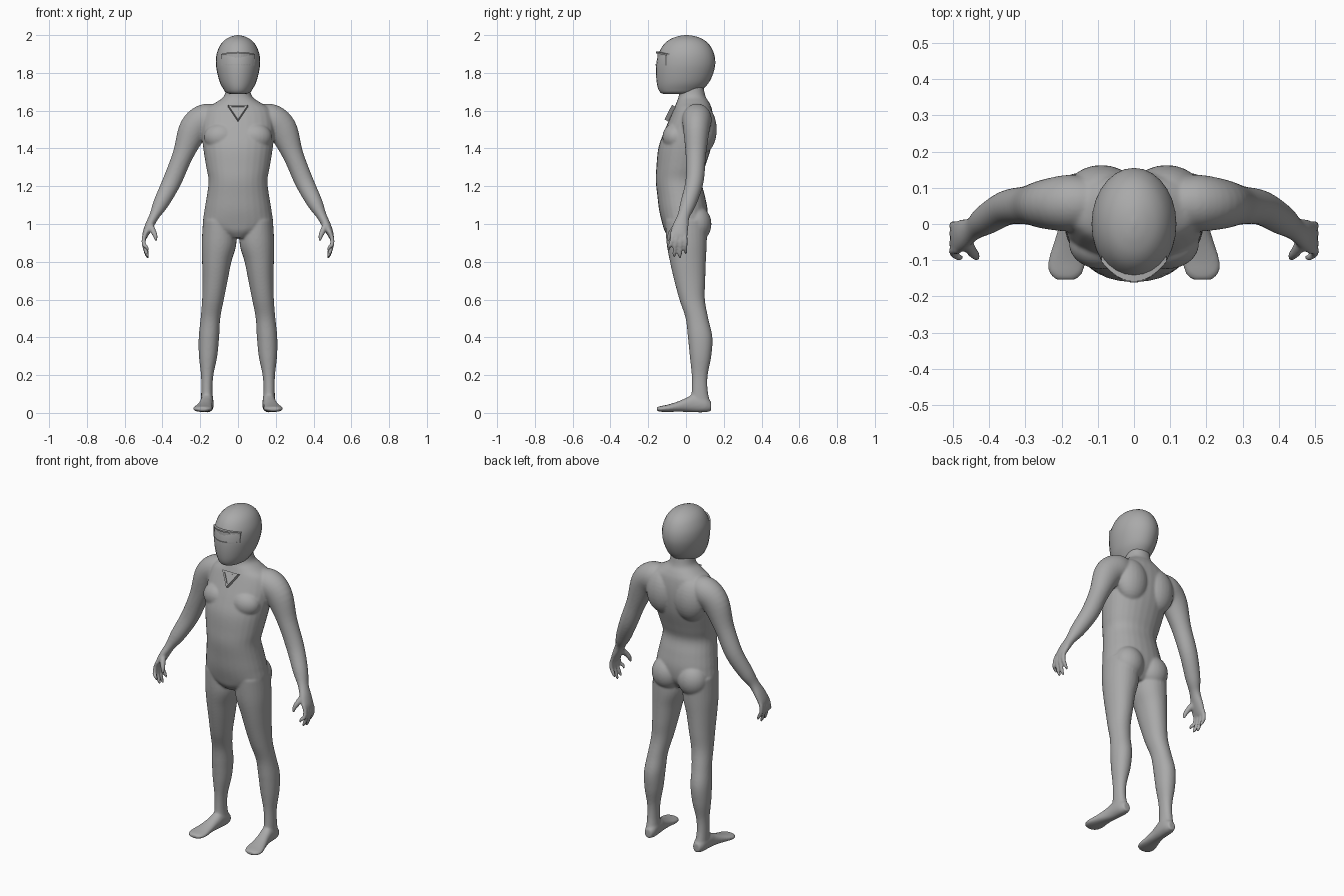
import bpy, bmesh, math
from mathutils import Vector, Matrix

cube = bpy.data.objects.get("Cube")
if cube:
    bpy.data.objects.remove(cube, do_unlink=True)

grey = bpy.data.materials.new("suit_grey")
grey.use_nodes = True
grey.diffuse_color = (0.4, 0.4, 0.4, 1)
grey.node_tree.nodes["Principled BSDF"].inputs["Base Color"].default_value = (0.4, 0.4, 0.4, 1)

X, Y, Z = Vector((1, 0, 0)), Vector((0, 1, 0)), Vector((0, 0, 1))


def make_object(name, bm):
    bmesh.ops.recalc_face_normals(bm, faces=bm.faces)
    mesh = bpy.data.meshes.new(name)
    bm.to_mesh(mesh)
    bm.free()
    mesh.materials.append(grey)
    obj = bpy.data.objects.new(name, mesh)
    bpy.context.collection.objects.link(obj)
    return obj


def spline(rows, steps=5):
    """Catmull-Rom interpolation through rows of numbers."""
    rows = [Vector(r) for r in rows]
    out = []
    for i in range(len(rows) - 1):
        a, b, c, d = rows[max(i - 1, 0)], rows[i], rows[i + 1], rows[min(i + 2, len(rows) - 1)]
        for k in range(steps):
            t = k / steps
            out.append(b + (c - a) * (t / 2) + (2 * a - 5 * b + 4 * c - d) * (t * t / 2)
                       + (3 * b - a - 3 * c + d) * (t ** 3 / 2))
    return out + [rows[-1]]


def loft(bm, rows, axes=None, power=1.0, sides=28):
    """Skin elliptical rings (x, y, z, ru, rv); axes fixes the ring plane."""
    rows = spline(rows)
    rings = []
    for i, r in enumerate(rows):
        centre = Vector(r[:3])
        if axes:
            u, v = axes
        else:
            t = Vector(rows[min(i + 1, len(rows) - 1)][:3]) - Vector(rows[max(i - 1, 0)][:3])
            t.normalize()
            v = (Y - t * Y.dot(t)).normalized()
            u = v.cross(t)
        ring = []
        for k in range(sides):
            c, s = math.cos(math.tau * k / sides), math.sin(math.tau * k / sides)
            c, s = (math.copysign(abs(w) ** power, w) for w in (c, s))
            ring.append(bm.verts.new(centre + u * (r[3] * c) + v * (r[4] * s)))
        rings.append(ring)
    for a, b in zip(rings, rings[1:]):
        for k in range(sides):
            j = (k + 1) % sides
            bm.faces.new((a[k], a[j], b[j], b[k]))
    bm.faces.new(rings[0][::-1])
    bm.faces.new(rings[-1])


def upright(bm, rows, power=1.0):
    """Rows of z, x min, x max, y front, y back."""
    loft(bm, [((l + r) / 2, (f + b) / 2, z, (r - l) / 2, (b - f) / 2)
              for z, l, r, f, b in rows], (X, Y), power)


def ball(bm, centre, size):
    bmesh.ops.create_uvsphere(bm, u_segments=24, v_segments=16, radius=1,
                              matrix=Matrix.Translation(centre) @ Matrix.Diagonal((*size, 1)))


# Left leg, foot, arm and hand
bm = bmesh.new()
upright(bm, [
    (1.02, .02, .185, -.11, .11), (.9, .008, .192, -.103, .11), (.8, .035, .19, -.085, .105),
    (.7, .055, .188, -.062, .102), (.6, .075, .19, -.035, .1), (.5, .094, .198, -.002, .118),
    (.4, .1, .208, .01, .14), (.3, .11, .207, .02, .134), (.2, .13, .196, .03, .115),
    (.12, .135, .195, .03, .115), (.05, .13, .195, .025, .128), (.02, .135, .19, .04, .125)], .95)
loft(bm, [
    (.16, .133, .035, .022, .025), (.162, .1, .045, .034, .042), (.165, .04, .05, .035, .047),
    (.17, 0, .042, .036, .037), (.178, -.05, .032, .043, .026), (.185, -.1, .024, .052, .019),
    (.188, -.135, .021, .047, .015), (.188, -.154, .02, .028, .01)], (X, Z), .9)
loft(bm, [
    (.1, .06, 1.57, .06, .06), (.17, .058, 1.555, .082, .078), (.235, .055, 1.5, .079, .07),
    (.292, .052, 1.365, .055, .054), (.35, .045, 1.225, .05, .048), (.408, .012, 1.11, .041, .042),
    (.442, -.012, 1.045, .027, .033), (.47, -.028, .99, .023, .042),
    (.49, -.037, .945, .017, .046), (.494, -.04, .925, .01, .042)])
ball(bm, (.085, .055, 1.0), (.088, .08, .095))
ball(bm, (.09, .085, 1.5), (.1, .078, .13))
ball(bm, (.09, -.055, 1.46), (.09, .07, .075))

# Four fingers and the thumb
for y, tip_y, tip_z in ((-.073, -.092, .858), (-.05, -.062, .825), (-.026, -.032, .818), (-.003, -.002, .84)):
    loft(bm, [(.484, y, .96, .011, .011), (.498, y, .925, .012, .012),
              (.498, (y + tip_y) / 2, .89, .0115, .0115),
              (.484, tip_y, tip_z + .02, .0105, .0105), (.474, tip_y, tip_z, .006, .006)], sides=12)
loft(bm, [(.465, -.04, 1.0, .015, .02), (.45, -.072, .965, .016, .016), (.437, -.088, .935, .013, .013),
          (.434, -.095, .908, .006, .006)], sides=12)

# Mirror the limbs to the right side
twin = bmesh.ops.duplicate(bm, geom=bm.verts[:] + bm.edges[:] + bm.faces[:])["geom"]
for v in twin:
    if isinstance(v, bmesh.types.BMVert):
        v.co.x *= -1

# Torso and neck
upright(bm, [(z, -w, w, f, b) for z, w, f, b in (
    (.925, .05, -.085, .06), (.96, .125, -.112, .09), (1.0, .182, -.125, .11), (1.07, .178, -.142, .115),
    (1.15, .165, -.152, .1), (1.23, .156, -.16, .082), (1.3, .168, -.157, .1), (1.4, .184, -.147, .132),
    (1.48, .192, -.12, .145), (1.55, .19, -.09, .146), (1.61, .17, -.064, .137), (1.645, .115, -.05, .122),
    (1.68, .072, -.038, .102), (1.75, .062, -.035, .09))], .92)
body = make_object("body", bm)

# Fuse the parts into one smooth skin
remesh = body.modifiers.new("fuse", "REMESH")
remesh.mode = "VOXEL"
remesh.voxel_size = .0055
remesh.use_smooth_shade = True
soft = body.modifiers.new("soften", "SMOOTH")
soft.factor, soft.iterations = .5, 12

# Helmet
bm = bmesh.new()
upright(bm, [
    (1.688, -.035, .035, -.115, .02), (1.695, -.062, .062, -.134, .06), (1.715, -.078, .078, -.147, .09),
    (1.75, -.096, .096, -.155, .122), (1.8, -.11, .11, -.159, .145), (1.85, -.117, .117, -.157, .155),
    (1.9, -.113, .113, -.146, .149), (1.945, -.095, .095, -.122, .127), (1.975, -.069, .069, -.089, .094),
    (1.993, -.035, .035, -.046, .052), (2.0, -.004, .004, -.006, .01)])
helmet = make_object("helmet", bm)
for poly in helmet.data.polygons:
    poly.use_smooth = True


def framed_panel(name, outline_faces, bm, depth, rim, sink):
    """Thicken a front sheet along depth, then sink its middle inside a rim."""
    front = outline_faces
    back = bmesh.ops.extrude_face_region(bm, geom=front)["geom"]
    cap = [f for f in back if isinstance(f, bmesh.types.BMFace)]
    for v in {v for f in cap for v in f.verts}:
        v.co -= depth
    bmesh.ops.recalc_face_normals(bm, faces=bm.faces)
    bmesh.ops.inset_region(bm, faces=cap, thickness=rim, use_even_offset=True)
    rim_faces = bmesh.ops.extrude_face_region(bm, geom=cap)["geom"]
    bmesh.ops.delete(bm, geom=cap, context="FACES")
    for v in {v for f in rim_faces if isinstance(f, bmesh.types.BMFace) for v in f.verts}:
        v.co += depth.normalized() * sink
    return make_object(name, bm)


# Visor: curved strip with a raised rim
bm = bmesh.new()
columns = []
for i in range(13):
    s = i / 6 - 1
    y = -.125 + .055 * s * s
    columns.append([bm.verts.new((.088 * s, y, 1.838)), bm.verts.new((.09 * s, y + .003, 1.912 - .012 * s * s))])
sheet = [bm.faces.new((a[0], b[0], b[1], a[1])) for a, b in zip(columns, columns[1:])]
framed_panel("visor", sheet, bm, Vector((0, .037, 0)), .008, .009)

# Chest badge: tilted triangle with a raised rim
bm = bmesh.new()
corners = [(-.053, -.05, 1.617), (.053, -.05, 1.617), (0, -.09, 1.54)]
badge = [bm.faces.new([bm.verts.new(c) for c in corners])]
framed_panel("chest_badge", badge, bm, Vector((0, .024, -.014)), .01, .006)
